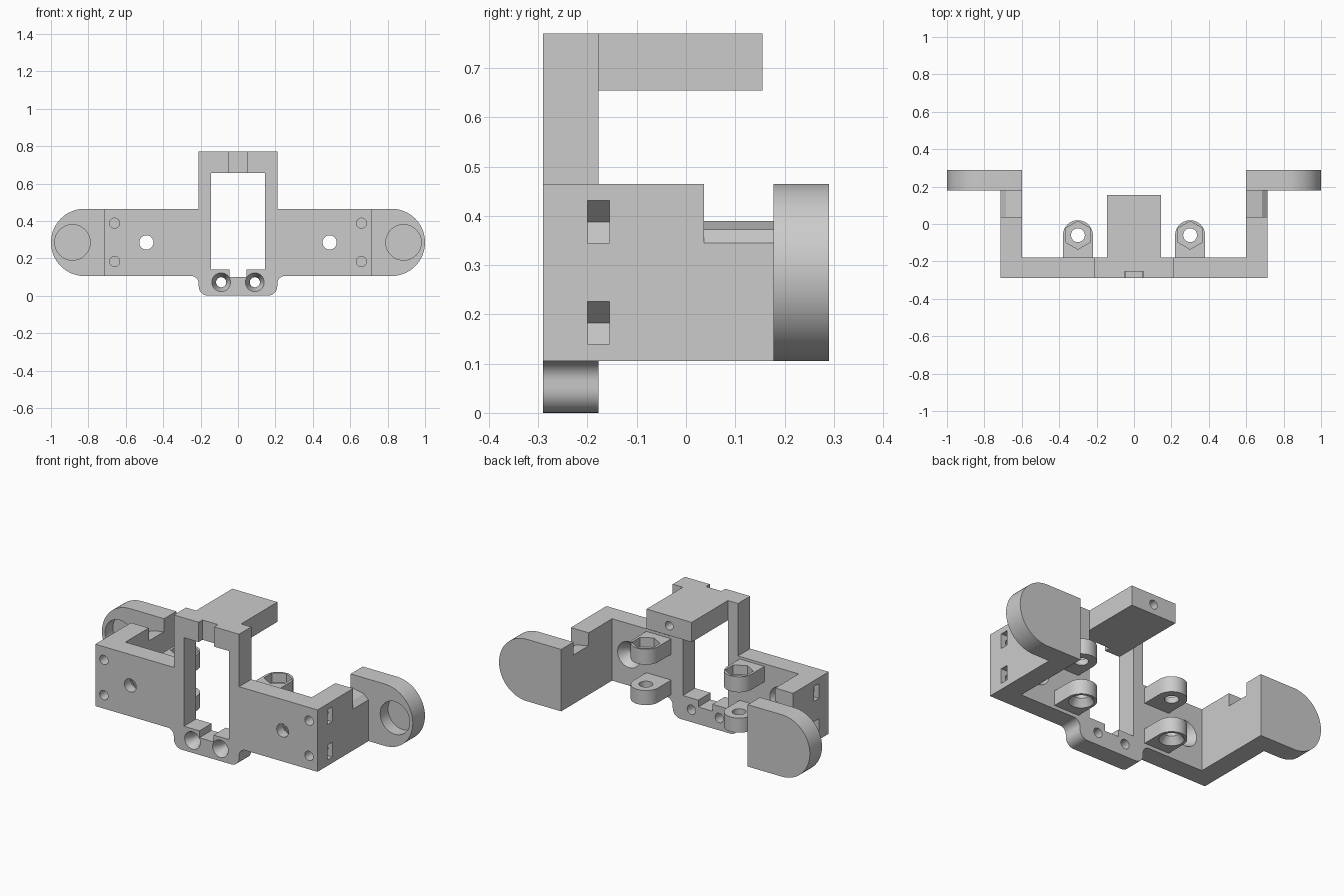
import bpy, bmesh
from math import sin, cos, pi, radians

if "Cube" in bpy.data.objects:
    bpy.data.objects.remove(bpy.data.objects["Cube"])

# Material
grey = bpy.data.materials.new("light_grey_plastic")
grey.use_nodes = True
COLOUR = (0.6, 0.6, 0.6, 1)
grey.diffuse_color = COLOUR
grey.node_tree.nodes["Principled BSDF"].inputs["Base Color"].default_value = COLOUR


# Profiles
def arc(cx, cy, r, start, end, n):
    """Points on an arc, angles in degrees."""
    angles = [radians(start + (end - start) * i / n) for i in range(n + 1)]
    return [(cx + r * cos(a), cy + r * sin(a)) for a in angles]


def circle(cx, cy, r, n=48, turn=0):
    return arc(cx, cy, r, turn, turn + 360, n)[:-1]


def rect(a0, a1, b0, b1):
    return [(a0, b0), (a1, b0), (a1, b1), (a0, b1)]


def loft(name, axis, sections, side=1):
    """Closed solid through (level, profile) sections; side=-1 mirrors x."""
    place = {"x": lambda a, b, t: (t, a, b),
             "y": lambda a, b, t: (a, t, b),
             "z": lambda a, b, t: (a, b, t)}[axis]
    bm = bmesh.new()
    rings = []
    for level, pts in sections:
        ring = []
        for a, b in pts:
            x, y, z = place(a, b, level)
            ring.append(bm.verts.new((x * side, y, z)))
        rings.append(ring)
    bm.faces.new(rings[0])
    bm.faces.new(rings[-1])
    n = len(rings[0])
    for low, high in zip(rings, rings[1:]):
        for i in range(n):
            j = (i + 1) % n
            bm.faces.new((low[i], low[j], high[j], high[i]))
    bmesh.ops.recalc_face_normals(bm, faces=bm.faces)
    mesh = bpy.data.meshes.new(name)
    bm.to_mesh(mesh)
    bm.free()
    mesh.materials.append(grey)
    obj = bpy.data.objects.new(name, mesh)
    bpy.context.collection.objects.link(obj)
    return obj


def prism(name, axis, pts, lo, hi, side=1):
    return loft(name, axis, [(lo, pts), (hi, pts)], side)


def bore(axis, a, b, steps, side=1):
    """Round cutter with (level, radius) steps."""
    return loft("cutter", axis, [(t, circle(a, b, r)) for t, r in steps], side)


def carve(obj, cutters):
    """Subtract the cutters and bake the result."""
    for cutter in cutters:
        mod = obj.modifiers.new("cut", "BOOLEAN")
        mod.operation, mod.solver, mod.object = "DIFFERENCE", "EXACT", cutter
    graph = bpy.context.evaluated_depsgraph_get()
    baked = bpy.data.meshes.new_from_object(obj.evaluated_get(graph))
    obj.modifiers.clear()
    obj.data = baked
    for cutter in cutters:
        bpy.data.objects.remove(cutter)


# Shared levels
FRONT, BACK = -0.29, -0.178
BASE, TOP, CREST = 0.105, 0.465, 0.77
ARM_IN, ARM_OUT = 0.6, 0.715
EAR_Y, REAR = 0.178, 0.29
MID = (BASE + TOP) / 2


def nut_cutters(side):
    """Corner screw holes with hexagonal nut slots open to the outside."""
    cutters = []
    for z in (0.183, 0.388):
        cutters.append(bore("y", 0.66, z, [(-0.4, 0.027), (-0.11, 0.027)], side))
        slot = [(0.8, z - 0.043), (0.8, z + 0.043), (0.685, z + 0.043),
                (0.66, z + 0.043), (0.611, z), (0.66, z - 0.043)]
        slot.pop(2)
        cutters.append(prism("cutter", "y", slot, -0.2, -0.155, side))
    return cutters


# Front frame: wide plate, raised portal and rounded foot
half = (arc(0.16, 0.05, 0.05, -90, 0, 8) + arc(0.25, 0.065, 0.04, 180, 90, 8)
        + [(ARM_OUT, BASE), (ARM_OUT, TOP), (0.21, TOP), (0.21, CREST)])
outline = half + [(-x, z) for x, z in reversed(half)]
frame = prism("front_frame", "y", outline, FRONT, BACK)
window = [(-0.045, 0.1), (0.045, 0.1), (0.045, 0.14), (0.145, 0.14),
          (0.145, 0.655), (-0.145, 0.655), (-0.145, 0.14), (-0.045, 0.14)]
cuts = [prism("cutter", "y", window, -0.4, -0.1),
        prism("cutter", "z", rect(-0.05, 0.05, -0.4, -0.255), 0.6, 0.9)]
for side in (1, -1):
    cuts += nut_cutters(side)
    cuts.append(bore("y", 0.49, MID, [(-0.4, 0.038), (-0.235, 0.038),
                                      (BACK, 0.075), (-0.15, 0.075)], side))
    cuts.append(bore("y", 0.09, 0.072, [(-0.4, 0.05), (FRONT, 0.05),
                                        (-0.24, 0.027), (-0.1, 0.027)], side))
carve(frame, cuts)
parts = [frame]

# Top tab with a blind screw hole in its rear end
tab = prism("top_tab", "z", rect(-0.145, 0.145, BACK, 0.155), 0.655, CREST)
carve(tab, [bore("y", 0, 0.712, [(0, 0.025), (0.3, 0.025)])])
parts.append(tab)

for side, label in ((1, "left"), (-1, "right")):
    # Side arm with a sloped cable notch
    arm = prism(label + "_arm", "z", rect(ARM_IN, ARM_OUT, BACK, EAR_Y), BASE, TOP, side)
    notch = [(0.59, 0.392), (0.685, 0.372), (0.715, 0.345),
             (0.8, 0.345), (0.8, 0.6), (0.59, 0.6)]
    carve(arm, [prism("cutter", "y", notch, 0.037, 0.3, side)] + nut_cutters(side))

    # Rounded ear with a blind round pocket
    ear_shape = [(ARM_IN, TOP), (ARM_IN, BASE)] + arc(0.82, MID, 0.18, -90, 90, 32)
    ear = prism(label + "_ear", "y", ear_shape, EAR_Y, REAR, side)
    carve(ear, [bore("y", 0.885, MID, [(0.1, 0.095), (0.25, 0.095)], side)])

    # Upper lug with nut pocket, lower lug with countersink
    lug_shape = [(0.22, BACK), (0.38, BACK)] + arc(0.3, -0.06, 0.08, 0, 180, 24)
    upper = prism(label + "_upper_lug", "z", lug_shape, 0.36, 0.45, side)
    carve(upper, [bore("z", 0.3, -0.06, [(0.3, 0.037), (0.6, 0.037)], side),
                  prism("cutter", "z", circle(0.3, -0.06, 0.075, 6, 30), 0.395, 0.6, side)])
    lower = prism(label + "_lower_lug", "z", lug_shape, 0.125, 0.21, side)
    carve(lower, [bore("z", 0.3, -0.06, [(0, 0.065), (0.125, 0.065),
                                         (0.165, 0.037), (0.3, 0.037)], side)])
    parts += [arm, ear, upper, lower]

# Smooth the round walls, keep edges sharp
bpy.ops.object.select_all(action="DESELECT")
for part in parts:
    part.select_set(True)
bpy.context.view_layer.objects.active = frame
bpy.ops.object.shade_smooth_by_angle(angle=radians(25))
